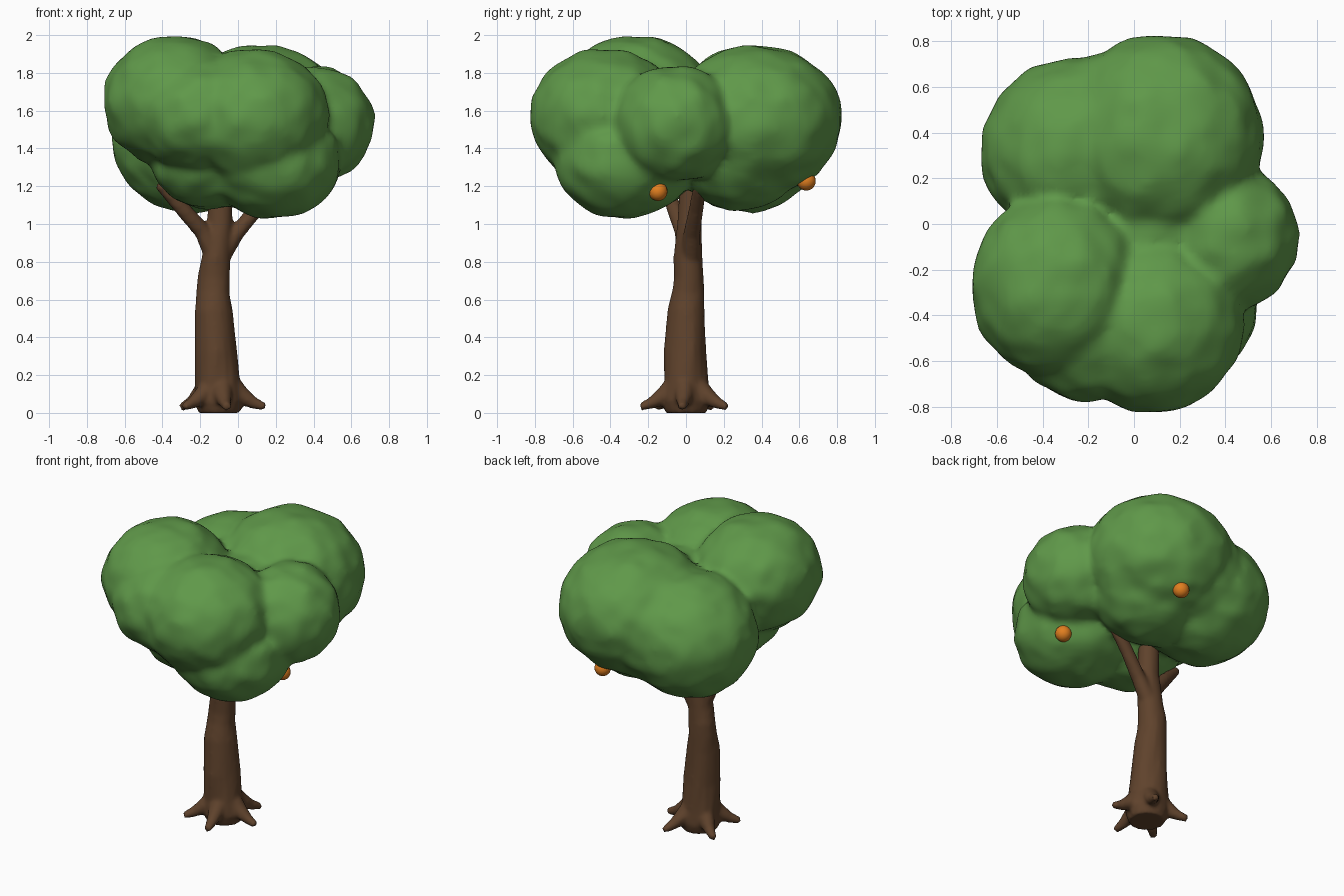
import bpy, bmesh, math
from mathutils import Vector, Matrix, noise

if "Cube" in bpy.data.objects:
    bpy.data.objects.remove(bpy.data.objects["Cube"], do_unlink=True)


def material(name, color):
    mat = bpy.data.materials.new(name)
    mat.use_nodes = True
    mat.diffuse_color = (*color, 1)
    mat.node_tree.nodes["Principled BSDF"].inputs["Base Color"].default_value = (*color, 1)
    return mat


LEAF = material("leaf green", (0.115, 0.315, 0.067))
BARK = material("bark brown", (0.115, 0.055, 0.025))
FRUIT = material("fruit orange", (0.75, 0.21, 0.014))


def finish(bm, name, mat):
    mesh = bpy.data.meshes.new(name)
    bm.to_mesh(mesh)
    bm.free()
    mesh.materials.append(mat)
    mesh.shade_smooth()
    obj = bpy.data.objects.new(name, mesh)
    bpy.context.scene.collection.objects.link(obj)
    return obj


def blend(obj, voxel, passes):
    """Fuse overlapping volumes into one softly blended surface."""
    remesh = obj.modifiers.new("fuse", 'REMESH')
    remesh.mode = 'VOXEL'
    remesh.voxel_size = voxel
    remesh.use_smooth_shade = True
    smooth = obj.modifiers.new("soften", 'SMOOTH')
    smooth.factor = 0.5
    smooth.iterations = passes


def tube(bm, points, sides=12):
    """Closed tapering tube through (x, y, z, radius) points."""
    centers = [Vector(p[:3]) for p in points]
    rings = []
    for i, c in enumerate(centers):
        along = centers[min(i + 1, len(centers) - 1)] - centers[max(i - 1, 0)]
        turn = Vector((0, 0, 1)).rotation_difference(along)
        ring = []
        for k in range(sides):
            a = math.tau * k / sides
            ring.append(bm.verts.new(c + turn @ Vector((math.cos(a), math.sin(a), 0)) * points[i][3]))
        rings.append(ring)
    for low, high in zip(rings, rings[1:]):
        for k in range(sides):
            n = (k + 1) % sides
            bm.faces.new((low[k], low[n], high[n], high[k]))
    bm.faces.new(rings[0][::-1])
    bm.faces.new(rings[-1])


# Foliage: overlapping ellipsoids (centre, radii) with a lumpy surface
clumps = [
    ((-0.335, -0.27, 1.65), (0.378, 0.41, 0.35)),   # high front right
    ((0.08, -0.43, 1.57), (0.40, 0.40, 0.36)),      # front left
    ((-0.19, -0.42, 1.58), (0.37, 0.36, 0.31)),     # front bridge
    ((0.12, 0.37, 1.55), (0.45, 0.46, 0.40)),       # back left
    ((0.10, 0.28, 1.36), (0.36, 0.33, 0.29)),       # underside of back left
    ((-0.25, 0.32, 1.45), (0.42, 0.41, 0.39)),      # back right
    ((-0.07, 0.38, 1.50), (0.38, 0.38, 0.36)),      # back bridge
    ((0.41, -0.06, 1.53), (0.31, 0.325, 0.31)),     # left side
    ((0.08, 0.00, 1.57), (0.30, 0.30, 0.22)),       # middle
    ((0.19, -0.33, 1.33), (0.36, 0.37, 0.30)),      # low front left
    ((-0.15, -0.22, 1.36), (0.32, 0.34, 0.28)),     # low front right
]
bm = bmesh.new()
for center, radii in clumps:
    shape = Matrix.Translation(center) @ Matrix.Diagonal((*radii, 1))
    made = bmesh.ops.create_icosphere(bm, subdivisions=4, radius=1, matrix=shape)
    for v in made["verts"]:
        out = (v.co - Vector(center)).normalized()
        v.co += out * 0.02 * noise.noise(v.co * 10)
foliage = finish(bm, "foliage", LEAF)
blend(foliage, 0.022, 7)

# Trunk, two side branches and the spreading roots
bm = bmesh.new()
tube(bm, [(-0.1, 0, 0, 0.11), (-0.1, 0, 0.06, 0.13), (-0.11, 0, 0.15, 0.122),
          (-0.115, -0.005, 0.32, 0.112), (-0.13, 0, 0.54, 0.1), (-0.135, 0.01, 0.64, 0.087),
          (-0.125, 0.015, 0.72, 0.084), (-0.118, 0.008, 0.82, 0.076),
          (-0.1, 0.02, 1.0, 0.066), (-0.09, 0.03, 1.3, 0.06)], 16)
tube(bm, [(-0.12, 0, 0.82, 0.055), (-0.19, -0.02, 0.96, 0.045),
          (-0.29, -0.06, 1.08, 0.04), (-0.42, -0.11, 1.21, 0.03)])
tube(bm, [(-0.1, 0.02, 0.82, 0.055), (-0.01, 0.03, 0.95, 0.044),
          (0.1, 0.055, 1.08, 0.04), (0.24, 0.08, 1.24, 0.036)])
for degrees in (220, 280, 355, 63, 145):
    dx, dy = math.cos(math.radians(degrees)), math.sin(math.radians(degrees))
    tube(bm, [(-0.1 + dx * r, dy * r, z, w) for r, z, w in
              ((0.05, 0.16, 0.06), (0.12, 0.09, 0.05), (0.18, 0.055, 0.033), (0.245, 0.03, 0.021))])
bmesh.ops.recalc_face_normals(bm, faces=bm.faces)
for v in bm.verts:
    if v.co.z > 0.1:
        v.co += Vector((v.co.x + 0.1, v.co.y, 0)).normalized() * 0.014 * noise.noise(v.co * 9)
trunk = finish(bm, "trunk", BARK)
blend(trunk, 0.013, 4)

# Two round fruits hanging under the leaves
for name, spot in (("front_fruit", (0.43, -0.148, 1.172)), ("back_fruit", (0.165, 0.637, 1.227))):
    bm = bmesh.new()
    bmesh.ops.create_uvsphere(bm, u_segments=20, v_segments=12, radius=0.05,
                              matrix=Matrix.Translation(spot))
    finish(bm, name, FRUIT)
